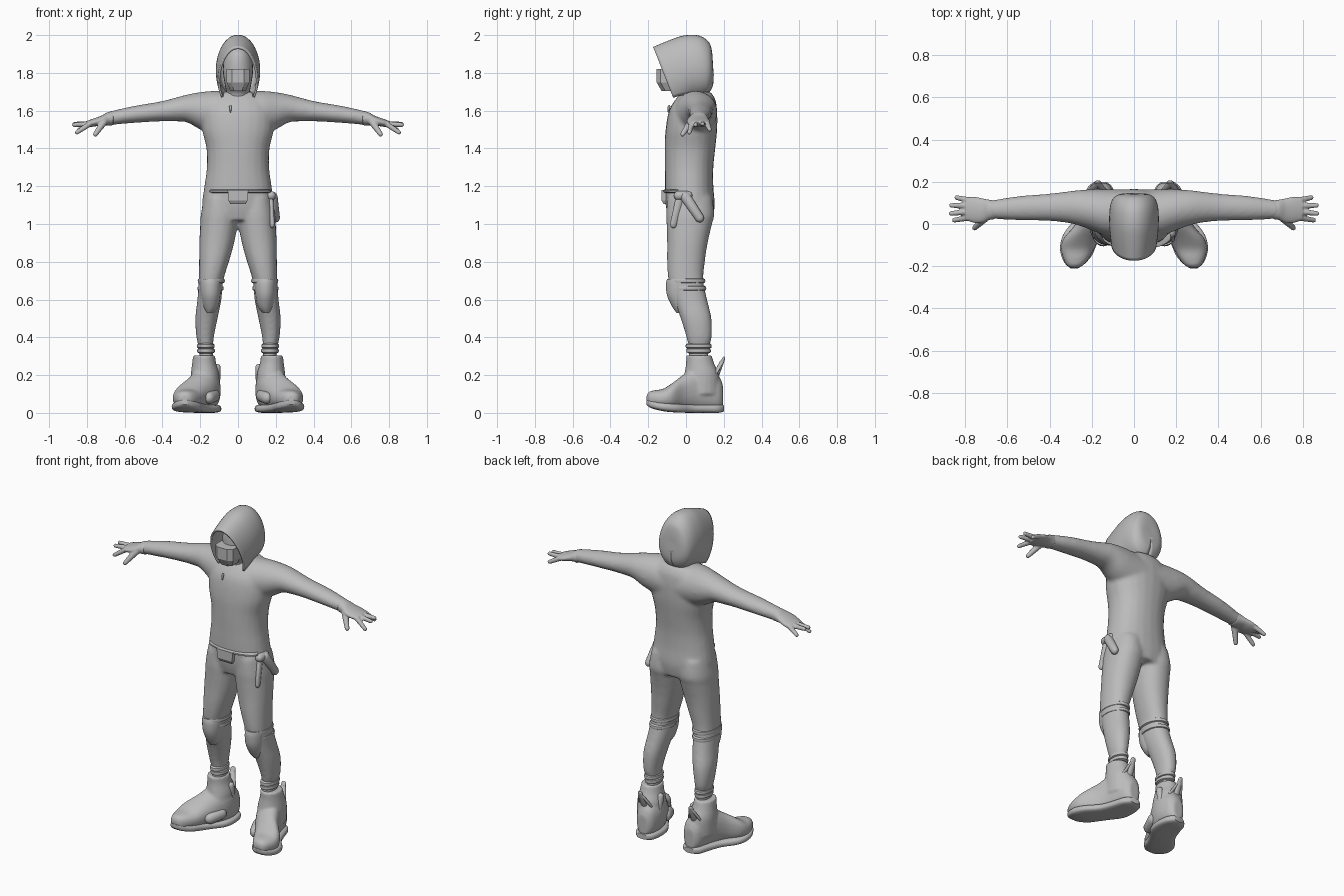
import bpy, bmesh, math
from mathutils import Vector

if "Cube" in bpy.data.objects:
    bpy.data.objects.remove(bpy.data.objects["Cube"])

grey = bpy.data.materials.new("plain_grey")
grey.diffuse_color = (0.5, 0.5, 0.5, 1)
grey.use_nodes = True
grey.node_tree.nodes["Principled BSDF"].inputs["Base Color"].default_value = grey.diffuse_color


def spline(rows, steps):
    """Catmull-Rom resampling of rows of numbers."""
    out = []
    for i in range(len(rows) - 1):
        p = [rows[max(i - 1, 0)], rows[i], rows[i + 1], rows[min(i + 2, len(rows) - 1)]]
        for k in range(steps):
            t = k / steps
            out.append([0.5 * (2 * b + (c - a) * t + (2 * a - 5 * b + 4 * c - d) * t * t
                               + (3 * b - a - 3 * c + d) * t ** 3) for a, b, c, d in zip(*p)])
    return out + [list(rows[-1])]


def loft(bm, axis, rows, mirror=False, n=24, steps=4, power=1.0):
    """Closed loft; each row is (position on axis, a_min, a_max, b_min, b_max)."""
    for side in ((1, -1) if mirror else (1,)):
        rings = []
        for t, a0, a1, b0, b1 in spline(rows, steps):
            ring = []
            for k in range(n):
                c, s = math.cos(math.tau * k / n), math.sin(math.tau * k / n)
                a = (a0 + a1) / 2 + (a1 - a0) / 2 * math.copysign(abs(c) ** power, c)
                b = (b0 + b1) / 2 + (b1 - b0) / 2 * math.copysign(abs(s) ** power, s)
                x, y, z = {"x": (t, a, b), "y": (a, t, b), "z": (a, b, t)}[axis]
                ring.append(bm.verts.new((side * x, y, z)))
            rings.append(ring)
        for r, q in zip(rings, rings[1:]):
            for k in range(n):
                bm.faces.new((r[k], r[(k + 1) % n], q[(k + 1) % n], q[k]))
        bm.faces.new(rings[0])
        bm.faces.new(rings[-1])


def lobe(bm, p, q, r, flat=(1, 1), mirror=False, tip=1.0):
    """Capsule from p to q, optionally flattened across and tapered to its tip."""
    p, q = Vector(p), Vector(q)
    rot = (q - p).to_track_quat("Z", "Y")
    for side in ((1, -1) if mirror else (1,)):
        made = bmesh.ops.create_uvsphere(bm, u_segments=14, v_segments=9, radius=r)["verts"]
        for v in made:
            co = v.co.copy()
            end = co.z > 0
            k = tip if end else 1
            co = Vector((co.x * flat[0] * k, co.y * flat[1] * k, co.z * k))
            co = rot @ co + (q if end else p)
            v.co = (side * co.x, co.y, co.z)


def finish(name, bm, voxel=0, smooth=0, angle=40, solid=0):
    bmesh.ops.recalc_face_normals(bm, faces=bm.faces)
    me = bpy.data.meshes.new(name)
    bm.to_mesh(me)
    bm.free()
    ob = bpy.data.objects.new(name, me)
    bpy.context.collection.objects.link(ob)
    me.materials.append(grey)
    if voxel:
        m = ob.modifiers.new("blend", "REMESH")
        m.mode, m.voxel_size, m.use_smooth_shade = "VOXEL", voxel, True
    if smooth:
        m = ob.modifiers.new("relax", "SMOOTH")
        m.factor, m.iterations = 0.5, smooth
    if solid:
        m = ob.modifiers.new("thickness", "SOLIDIFY")
        m.thickness, m.offset = solid, -1
    bpy.ops.object.select_all(action="DESELECT")
    ob.select_set(True)
    bpy.context.view_layer.objects.active = ob
    if not voxel:
        bpy.ops.object.shade_smooth_by_angle(angle=math.radians(angle))
    return ob


# Suit: torso, arms and legs blended into one skin
bm = bmesh.new()
loft(bm, "z", [(1.02, -.17, .17, -.09, .14), (1.1, -.19, .19, -.108, .152), (1.2, -.178, .178, -.112, .145),
               (1.3, -.165, .165, -.112, .145), (1.4, -.167, .167, -.112, .155), (1.5, -.19, .19, -.108, .165),
               (1.6, -.19, .19, -.09, .165), (1.66, -.16, .16, -.055, .155), (1.7, -.1, .1, -.02, .13)], power=.9)
loft(bm, "x", [(0, -.07, .165, 1.45, 1.7), (.12, -.06, .165, 1.47, 1.705), (.2, -.03, .165, 1.5, 1.698),
               (.27, -.005, .16, 1.538, 1.685), (.335, .008, .152, 1.543, 1.668), (.415, .015, .143, 1.543, 1.648),
               (.55, .018, .132, 1.535, 1.625), (.69, .025, .11, 1.523, 1.594)], True)
loft(bm, "z", [(1.14, .01, .18, -.1, .14), (1.05, 0, .197, -.105, .15), (1, .002, .2, -.103, .138),
               (.9, .02, .205, -.1, .115), (.8, .048, .206, -.1, .1), (.7, .078, .208, -.093, .092),
               (.6, .088, .215, -.065, .112), (.5, .108, .226, -.028, .135), (.4, .128, .22, .002, .136),
               (.33, .132, .206, .015, .12), (.2, .13, .205, .01, .12)], True, power=.92)
finish("suit", bm, .011, 5)

# Knee pads, knee folds and gathered trouser cuffs
bm = bmesh.new()
loft(bm, "z", [(.53, .13, .17, -.05, .02), (.56, .105, .185, -.072, .03), (.62, .093, .196, -.1, .03),
               (.68, .09, .2, -.106, .03), (.71, .1, .195, -.1, .0)], True)
finish("knee_pad", bm)
bm = bmesh.new()
for z, a0, a1, b0, b1 in ((.70, .072, .211, -.095, .1), (.66, .078, .213, -.08, .105),
                          (.355, .126, .216, .0, .134), (.33, .124, .214, .004, .13)):
    loft(bm, "z", [(z - .018, a0 + .02, a1 - .02, b0 + .02, b1 - .02), (z - .01, a0, a1, b0, b1),
                   (z + .008, a0, a1, b0, b1), (z + .018, a0 + .02, a1 - .02, b0 + .02, b1 - .02)], True, steps=2)
finish("trouser_fold", bm)

# Gloved hands with four fingers and a thumb
bm = bmesh.new()
loft(bm, "x", [(.66, .022, .112, 1.522, 1.598), (.69, .018, .116, 1.522, 1.592), (.72, .005, .122, 1.523, 1.575),
               (.76, .005, .13, 1.516, 1.56), (.8, .02, .125, 1.512, 1.546)], True)
for y0, x1, y1, z1 in ((.03, .862, .018, 1.485), (.059, .878, .05, 1.525), (.088, .876, .088, 1.53),
                       (.113, .85, .125, 1.5)):
    lobe(bm, (.785, y0, 1.53), (x1 - .01, y1, z1), .0155, mirror=True, tip=.75)
lobe(bm, (.71, .025, 1.54), (.755, -.018, 1.475), .02, mirror=True, tip=.65)
finish("glove", bm, .005, 3)

# Boots: foot, ankle shaft, sole, heel pull and inner lug
bm = bmesh.new()
loft(bm, "y", [(.195, .13, .19, .03, .15), (.17, .105, .215, .015, .2), (.11, .092, .235, .012, .225),
               (.05, .098, .255, .012, .24), (-.01, .125, .285, .012, .205), (-.07, .165, .335, .018, .16),
               (-.12, .19, .346, .025, .128), (-.165, .215, .335, .032, .12), (-.195, .24, .32, .04, .112),
               (-.208, .262, .302, .055, .095)], True, power=.85)
loft(bm, "z", [(.1, .1, .25, -.03, .18), (.2, .1, .25, -.01, .175), (.26, .115, .243, .0, .15),
               (.305, .122, .238, .0, .135)], True)
finish("boot", bm, .008, 3)
bm = bmesh.new()
loft(bm, "y", [(.2, .13, .19, .008, .04), (.17, .1, .222, .0, .045), (.1, .088, .245, .0, .045),
               (.03, .1, .275, .0, .045), (-.04, .145, .33, .002, .048), (-.1, .178, .35, .006, .055),
               (-.15, .2, .345, .015, .06), (-.19, .235, .325, .028, .068), (-.21, .265, .3, .045, .07)],
     True, power=.6)
finish("boot_sole", bm)
bm = bmesh.new()
lobe(bm, (.17, .165, .2), (.172, .197, .282), .022, (.9, .5), True, .8)
lobe(bm, (.135, .15, .2), (.168, .19, .27), .014, (1, .6), True)
lobe(bm, (.205, .15, .2), (.176, .19, .27), .014, (1, .6), True)
finish("heel_pull", bm)
bm = bmesh.new()
lobe(bm, (.125, .01, .09), (.15, -.05, .08), .036, (.8, .9), True)
lobe(bm, (.112, .1, .17), (.11, .09, .24), .02, (.9, 1), True)
finish("boot_lug", bm)

# Hood: open shell swept from the face opening to the back of the head
bm = bmesh.new()
rings, n = [], 36
rows = [(-.174, 1.937, -.045, 1.61, .106, 50), (-.09, 1.972, .0, 1.64, .114, 42), (-.01, 1.998, .04, 1.665, .117, 25),
        (.07, 1.997, .085, 1.675, .114, 8), (.122, 1.962, .118, 1.69, .1, 2), (.138, 1.91, .143, 1.735, .07, 1),
        (.142, 1.85, .147, 1.79, .025, 1)]
for ty, tz, by, bz, w, gap in spline(rows, 4):
    ring = []
    for k in range(n + 1):
        a = math.radians(-90 + gap + (360 - 2 * gap) * k / n)
        c, s = math.cos(a), math.sin(a)
        x = w * math.copysign(abs(c) ** .92, c) * (1 - .1 * s)
        ring.append(bm.verts.new((x, (ty + by) / 2 + (ty - by) / 2 * s, (tz + bz) / 2 + (tz - bz) / 2 * s)))
    rings.append(ring)
for r, q in zip(rings, rings[1:]):
    for k in range(n):
        bm.faces.new((r[k], r[k + 1], q[k + 1], q[k]))
bm.faces.new(rings[-1])
bmesh.ops.recalc_face_normals(bm, faces=bm.faces)
if sum(f.normal.dot(f.calc_center_median() - Vector((0, 0, 1.82))) for f in bm.faces) < 0:
    bmesh.ops.reverse_faces(bm, faces=bm.faces)
me_hood = bpy.data.meshes.new("hood")
bm.to_mesh(me_hood)
bm.free()
hood = bpy.data.objects.new("hood", me_hood)
bpy.context.collection.objects.link(hood)
me_hood.materials.append(grey)
me_hood.shade_smooth()
m = hood.modifiers.new("thickness", "SOLIDIFY")
m.thickness, m.offset = .012, -1

# Head and neck inside the hood
bm = bmesh.new()
loft(bm, "z", [(1.62, -.075, .075, -.04, .12), (1.69, -.062, .062, -.045, .1), (1.74, -.07, .07, -.09, .09),
               (1.82, -.08, .08, -.1, .1), (1.9, -.066, .066, -.09, .09), (1.945, -.03, .03, -.04, .05)])
finish("head", bm)

# Angular face mask
bm = bmesh.new()
for z, w, back, front in ((1.82, .06, -.06, -.135), (1.75, .06, -.06, -.135), (1.705, .04, -.06, -.11)):
    for s in (-1, 1):
        bm.verts.new((s * w, back, z))
        bm.verts.new((s * w, front, z))
        bm.verts.new((s * w * .55, front - .02, z))
bmesh.ops.convex_hull(bm, input=bm.verts)
finish("face_mask", bm, angle=20)

# Jacket hem across the front and a belt flap
bm = bmesh.new()
loft(bm, "z", [(1.165, -.145, .165, -.113, .0), (1.17, -.15, .175, -.122, .0), (1.178, -.15, .175, -.122, .0),
               (1.183, -.145, .165, -.113, .0)], steps=1, n=32)
finish("jacket_hem", bm)
bm = bmesh.new()
for z, w, front in ((1.18, .055, -.13), (1.125, .05, -.13), (1.105, .04, -.118)):
    for s in (-1, 1):
        for y in (-.08, front):
            bm.verts.new((s * w, y, z))
bmesh.ops.convex_hull(bm, input=bm.verts)
finish("belt_flap", bm, angle=20)

# Knotted sash ends at the hip and a small zip pull
bm = bmesh.new()
lobe(bm, (.17, -.03, 1.14), (.18, -.065, 1.0), .028, (.6, .9), tip=.8)
lobe(bm, (.185, .0, 1.14), (.2, .07, 1.035), .032, (.8, .9), tip=.85)
lobe(bm, (.175, -.04, 1.15), (.175, .01, 1.15), .025)
finish("hip_sash", bm)
bm = bmesh.new()
lobe(bm, (-.04, -.09, 1.62), (-.04, -.094, 1.597), .01, (.7, .7), tip=.6)
finish("zip_pull", bm)
